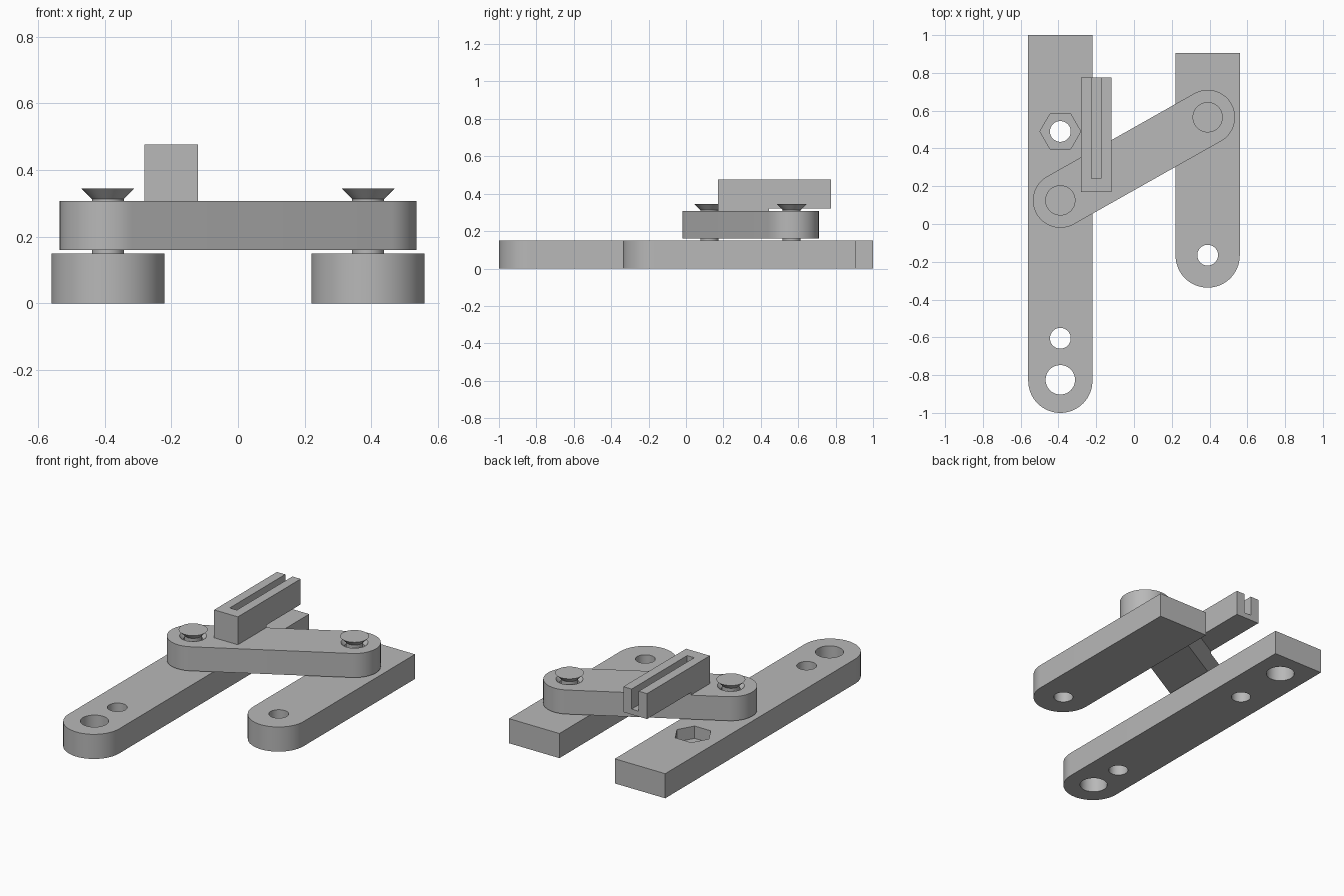
import bpy
import bmesh
import math

if "Cube" in bpy.data.objects:
    bpy.data.objects.remove(bpy.data.objects["Cube"], do_unlink=True)

grey = bpy.data.materials.new("mid_grey")
grey.use_nodes = True
grey.diffuse_color = (0.48, 0.48, 0.48, 1)
grey.node_tree.nodes["Principled BSDF"].inputs["Base Color"].default_value = grey.diffuse_color

LEFT_X, THICK = 0.39, 0.15
ARM_LOW, ARM_TOP = 0.16, 0.307
PIVOTS = [(-LEFT_X, 0.125), (LEFT_X, 0.565)]


def prism(name, outline, z0, z1):
    """Extrude a counter-clockwise outline from z0 to z1."""
    bm = bmesh.new()
    low = [bm.verts.new((x, y, z0)) for x, y in outline]
    high = [bm.verts.new((x, y, z1)) for x, y in outline]
    bm.faces.new(low[::-1])
    bm.faces.new(high)
    n = len(outline)
    for i in range(n):
        j = (i + 1) % n
        bm.faces.new((low[i], low[j], high[j], high[i]))
    return finish(name, bm)


def lathe(name, centre, rings, sides=48):
    """Closed solid of revolution from (radius, z) rings listed upwards."""
    bm = bmesh.new()
    loops = []
    for r, z in rings:
        loops.append([bm.verts.new((x, y, z)) for x, y in arc(centre, r, 0, 2 * math.pi, sides)[:-1]])
    bm.faces.new(loops[0][::-1])
    bm.faces.new(loops[-1])
    for a, b in zip(loops, loops[1:]):
        for i in range(sides):
            j = (i + 1) % sides
            bm.faces.new((a[i], a[j], b[j], b[i]))
    return finish(name, bm)


def finish(name, bm):
    mesh = bpy.data.meshes.new(name)
    bm.to_mesh(mesh)
    bm.free()
    mesh.materials.append(grey)
    obj = bpy.data.objects.new(name, mesh)
    bpy.context.collection.objects.link(obj)
    return obj


def arc(centre, r, start, end, steps=32):
    return [(centre[0] + r * math.cos(start + (end - start) * i / steps),
             centre[1] + r * math.sin(start + (end - start) * i / steps))
            for i in range(steps + 1)]


def rectangle(x0, x1, y0, y1):
    return [(x0, y0), (x1, y0), (x1, y1), (x0, y1)]


def activate(obj):
    bpy.ops.object.select_all(action='DESELECT')
    obj.select_set(True)
    bpy.context.view_layer.objects.active = obj


def cut(obj, cutters):
    activate(obj)
    for cutter in cutters:
        cutter.hide_render = True
        mod = obj.modifiers.new("cut", 'BOOLEAN')
        mod.operation = 'DIFFERENCE'
        mod.solver = 'EXACT'
        mod.object = cutter
        bpy.ops.object.modifier_apply(modifier=mod.name)
        bpy.data.objects.remove(cutter, do_unlink=True)


def smooth(obj):
    activate(obj)
    bpy.ops.object.shade_smooth_by_angle(angle=math.radians(30))


def hole(x, y, r, z0=-0.1, z1=0.5, sides=48):
    return lathe("cutter", (x, y), [(r, z0), (r, z1)], sides)


def bar(name, x, front, back, r=0.17):
    """Flat bar with a round front end and a square back end."""
    outline = arc((x, front + r), r, math.pi, 2 * math.pi)
    return prism(name, outline + [(x + r, back), (x - r, back)], 0, THICK)


# Long bar: pin holes, nut pocket and a blind hole underneath
long_bar = bar("long_bar", -LEFT_X, -1, 1)
cut(long_bar, [
    hole(-LEFT_X, -0.825, 0.078),
    hole(-LEFT_X, -0.605, 0.055),
    hole(-LEFT_X, 0.49, 0.055),
    hole(-LEFT_X, 0.49, 0.108, 0.075, 0.3, 6),
    hole(-LEFT_X, 0.84, 0.08, -0.1, 0.1),
])
smooth(long_bar)

# Short bar
short_bar = bar("short_bar", LEFT_X, -0.337, 0.905)
cut(short_bar, [hole(LEFT_X, -0.165, 0.055)])
smooth(short_bar)

# Link arm between the two pivots, with countersunk pivot holes
(ax, ay), (bx, by) = PIVOTS
tilt = math.atan2(by - ay, bx - ax)
half = math.pi / 2
arm_r = 0.145
link_arm = prism("link_arm",
                 arc(PIVOTS[0], arm_r, tilt + half, tilt + 3 * half)
                 + arc(PIVOTS[1], arm_r, tilt - half, tilt + half), ARM_LOW, ARM_TOP)
cut(link_arm, [lathe("cutter", p, [(0.055, 0.1), (0.055, 0.285), (0.075, ARM_TOP), (0.075, 0.4)])
               for p in PIVOTS])
smooth(link_arm)

# Pivot screws with conical heads
for side, p in zip(("right", "left"), PIVOTS):
    smooth(lathe(side + "_pivot_screw", p,
                 [(0.048, 0.1), (0.048, 0.313), (0.08, 0.345)]))

# Slotted block on the arm, open at the back
X0, X1, Y0, Y1 = -0.28, -0.12, 0.17, 0.775
slotted_block = prism("slotted_block", rectangle(X0, X1, Y0, Y1), 0.322, 0.477)
cut(slotted_block, [prism("cutter", rectangle(-0.224, -0.176, 0.24, 1), 0.355, 0.6)])


# Pad that fills the gap between block and arm
def arm_edge(x):
    return ay + (x - ax) * math.tan(tilt) + arm_r / math.cos(tilt)


prism("block_pad", [(X0, Y0), (X1, Y0), (X1, arm_edge(X1)), (X0, arm_edge(X0))], ARM_TOP, 0.322)
